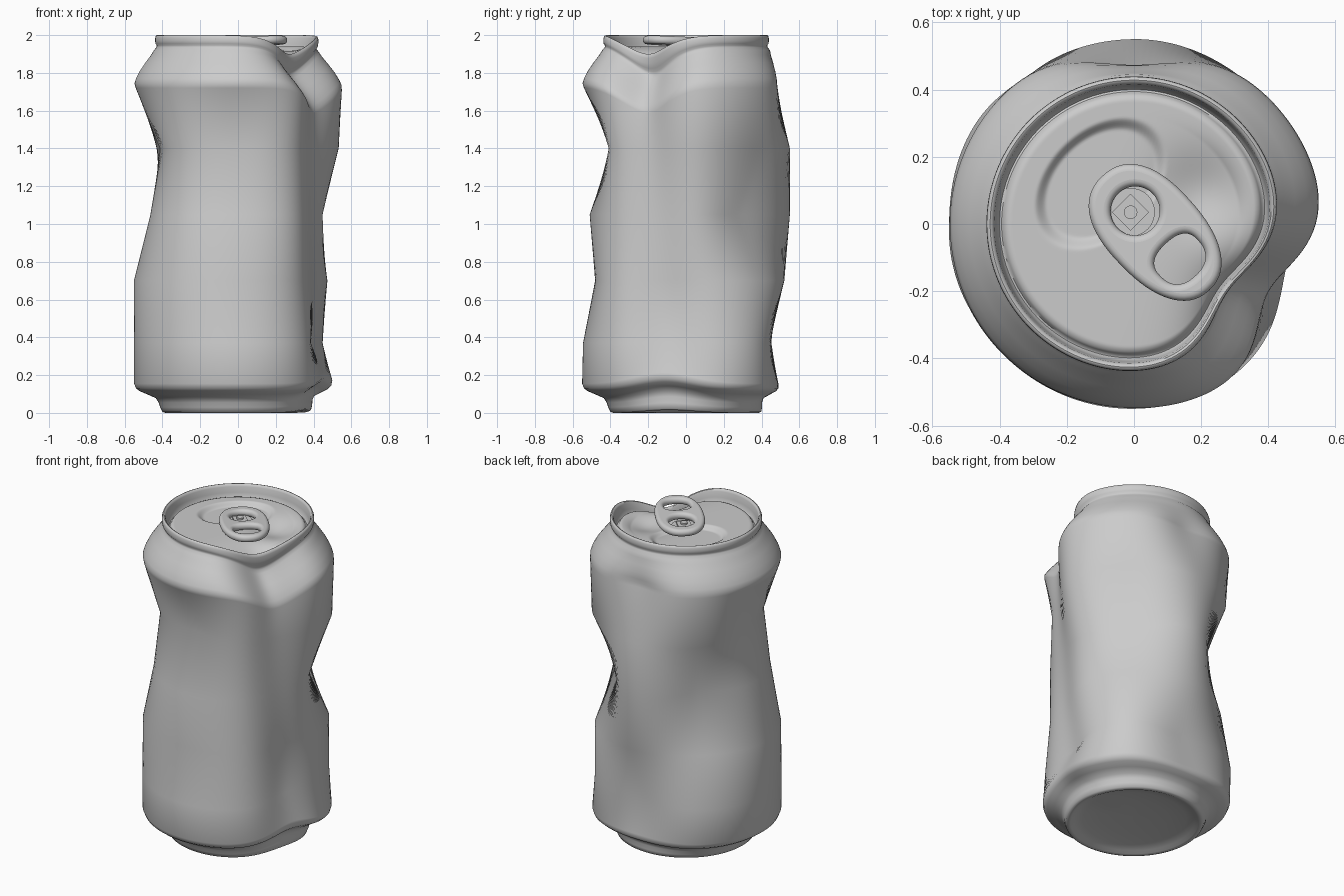
import bpy, math

if "Cube" in bpy.data.objects:
    bpy.data.objects.remove(bpy.data.objects["Cube"])

metal = bpy.data.materials.new("bare_metal")
metal.diffuse_color = (0.6, 0.6, 0.6, 1)
metal.use_nodes = True
metal.node_tree.nodes["Principled BSDF"].inputs["Base Color"].default_value = metal.diffuse_color
SEG = 160

# Crumpled wall: radius at 8 compass angles (0, 45 ... 315 degrees) per height
WALL = [
    (0.00, [.55] * 8),
    (0.15, [.53, .54, .49, .55, .55, .55, .55, .54]),
    (0.37, [.45, .53, .44, .55, .55, .55, .545, .53]),
    (0.70, [.49, .53, .52, .50, .55, .54, .48, .51]),
    (1.05, [.48, .385, .55, .39, .46, .49, .51, .51]),
    (1.40, [.555, .54, .55, .53, .41, .45, .385, .52]),
    (1.74, [.565, .55, .55, .55, .55, .55, .55, .56]),
    (1.92, [.55] * 8),
    (2.10, [.55] * 8)]
# Long side crease: height, angle, inward push, downward push, width
CREASE = [(0, -14, .015, -.015, 20), (.15, -14, .06, -.06, 18), (.37, -18, .07, 0, 18),
          (1.05, -22, .07, 0, 18), (1.4, -24, .10, 0, 17), (1.74, -27, .115, .14, 15),
          (1.93, -32, .11, .15, 19), (2.0, -36, .09, .10, 20), (2.1, -36, .09, .10, 20)]


def bracket(rows, z):
    for a, b in zip(rows, rows[1:]):
        if z <= b[0]:
            return a, b, max(0, (z - a[0]) / (b[0] - a[0]))
    return rows[-2], rows[-1], 1


def around(vals, ang):
    # smooth periodic interpolation around the can
    t = (ang / (math.pi / 4)) % 8
    i = int(t)
    f = t - i
    p0, p1, p2, p3 = (vals[(i + k) % 8] for k in (-1, 0, 1, 2))
    return p1 + .5 * f * (p2 - p0 + f * (2*p0 - 5*p1 + 4*p2 - p3 + f * (3*(p1 - p2) + p3 - p0)))


def bump(ang, centre, width):
    d = (math.degrees(ang) - centre + 180) % 360 - 180
    return math.exp(-.5 * (d / width) ** 2)


def crease(ang, z):
    a, b, t = bracket(CREASE, z)
    c, push, drop, width = (a[k] + (b[k] - a[k]) * t for k in (1, 2, 3, 4))
    g = bump(ang, c, width)
    return push * g, drop * g


def body_shape(r, ang, z):
    a, b, t = bracket(WALL, z)
    k = (around(a[1], ang) * (1 - t) + around(b[1], ang) * t) / .55
    push, drop = crease(ang, z)
    # small dent in the back of the shoulder
    push += .08 * bump(ang, 90, 16) * max(0, 1 - abs(z - 1.74) / (.18 if z > 1.74 else .34))
    w = min(1, r / .38) ** 3
    rr = r * k - push * w
    return rr * math.cos(ang), rr * math.sin(ang), max(0, z - drop * w)


def lid_shape(r, ang, z):
    push, drop = crease(ang, 2.0)
    w = min(1, r / .41) ** 3
    rr = r - push * w
    x, y = rr * math.cos(ang), rr * math.sin(ang)
    z -= drop * w
    if r < .37:
        # pressed-in mouth panel and a shallow hollow beside the tab
        u, v = (x + .10 + y - .12) * .7071, (y - .12 - x - .10) * .7071
        e = math.hypot(u / .23, v / .16)
        s = min(1, max(0, (1 - e) / .2))
        z -= .025 * s * s * (3 - 2 * s)
        z -= .045 * math.exp(-((x - .20) ** 2 + (y - .09) ** 2) / .016) * min(1, (.37 - r) / .05)
    return x, y, z


def finish(ob, angle=45):
    ob.data.materials.clear()
    ob.data.materials.append(metal)
    bpy.ops.object.select_all(action='DESELECT')
    ob.select_set(True)
    bpy.context.view_layer.objects.active = ob
    bpy.ops.object.shade_smooth_by_angle(angle=math.radians(angle))


def lathe(name, profile, shape, angle):
    verts = [shape(r, 2 * math.pi * j / SEG, z) for r, z in profile for j in range(SEG)]
    faces = []
    for i in range(len(profile) - 1):
        for j in range(SEG):
            k = (j + 1) % SEG
            faces.append((i*SEG + j, i*SEG + k, (i+1)*SEG + k, (i+1)*SEG + j))
    me = bpy.data.meshes.new(name)
    me.from_pydata(verts, [], faces)
    ob = bpy.data.objects.new(name, me)
    bpy.context.collection.objects.link(ob)
    finish(ob, angle)


# Can body: domed base, foot, crumpled wall with few rings, shoulder, neck and rolled rim
base = [(.001, .04), (.1, .039), (.2, .034), (.3, .025), (.35, .014), (.37, .003), (.385, 0), (.40, .006),
        (.412, .03), (.42, .055), (.435, .078), (.48, .098), (.52, .115), (.54, .13), (.55, .155)]
wall = [(.55, z) for z in (.37, .7, 1.05, 1.4, 1.72)]
top = [(.548, 1.745), (.54, 1.77), (.52, 1.81), (.49, 1.855), (.46, 1.895), (.445, 1.92), (.432, 1.935),
       (.43, 1.945), (.437, 1.955), (.439, 1.97), (.438, 1.987), (.434, 1.998), (.428, 2.0)]
lathe("can_body", base + wall + top, body_shape, 75)

# Lid: inner rim wall, shallow groove, panel
lid = [(.428, 2.0), (.421, 1.997), (.416, 1.985), (.411, 1.95), (.406, 1.922), (.400, 1.914), (.394, 1.916),
       (.388, 1.928), (.382, 1.936), (.372, 1.94)]
lid += [(.372 * (1 - i / 70) + .0005, 1.941) for i in range(1, 71)]
lathe("lid", lid, lid_shape, 45)

# Pull tab: rounded outline with a rivet hole and a finger hole
cu = bpy.data.curves.new("pull_tab", 'CURVE')
cu.dimensions = '2D'
cu.fill_mode = 'BOTH'
cu.extrude = .001
cu.bevel_depth = .021
cu.bevel_resolution = 5


def loop(cx, a, b, power, taper=0):
    sp = cu.splines.new('POLY')
    n = 64
    sp.points.add(n - 1)
    for i in range(n):
        t = 2 * math.pi * i / n
        c, s = math.cos(t), math.sin(t)
        x = a * math.copysign(abs(c) ** power, c)
        y = b * math.copysign(abs(s) ** power, s) * (1 - taper * c)
        sp.points[i].co = (cx + x, y, 0, 1)
    sp.use_cyclic_u = True


loop(0, .212, .120, .85, .05)
loop(-.09, .094, .094, 1)
loop(.108, .086, .098, .85, .06)
tab = bpy.data.objects.new("pull_tab", cu)
bpy.context.collection.objects.link(tab)
tab.location = (.065, -.027, 1.966)
tab.rotation_euler = (0, math.radians(-2.5), math.radians(-47))
bpy.ops.object.select_all(action='DESELECT')
tab.select_set(True)
bpy.context.view_layer.objects.active = tab
bpy.ops.object.convert(target='MESH')
finish(bpy.context.view_layer.objects.active, 60)


# Tab web, square rivet seat and rivet
def disc(name, r, z, depth, n):
    bpy.ops.mesh.primitive_cylinder_add(vertices=n, radius=r, depth=depth, location=(-.01, .035, z))
    ob = bpy.context.object
    ob.name = name
    finish(ob, 30)


disc("tab_web", .072, 1.944, .012, 40)
disc("rivet_seat", .055, 1.954, .012, 4)
disc("rivet", .02, 1.962, .016, 24)
